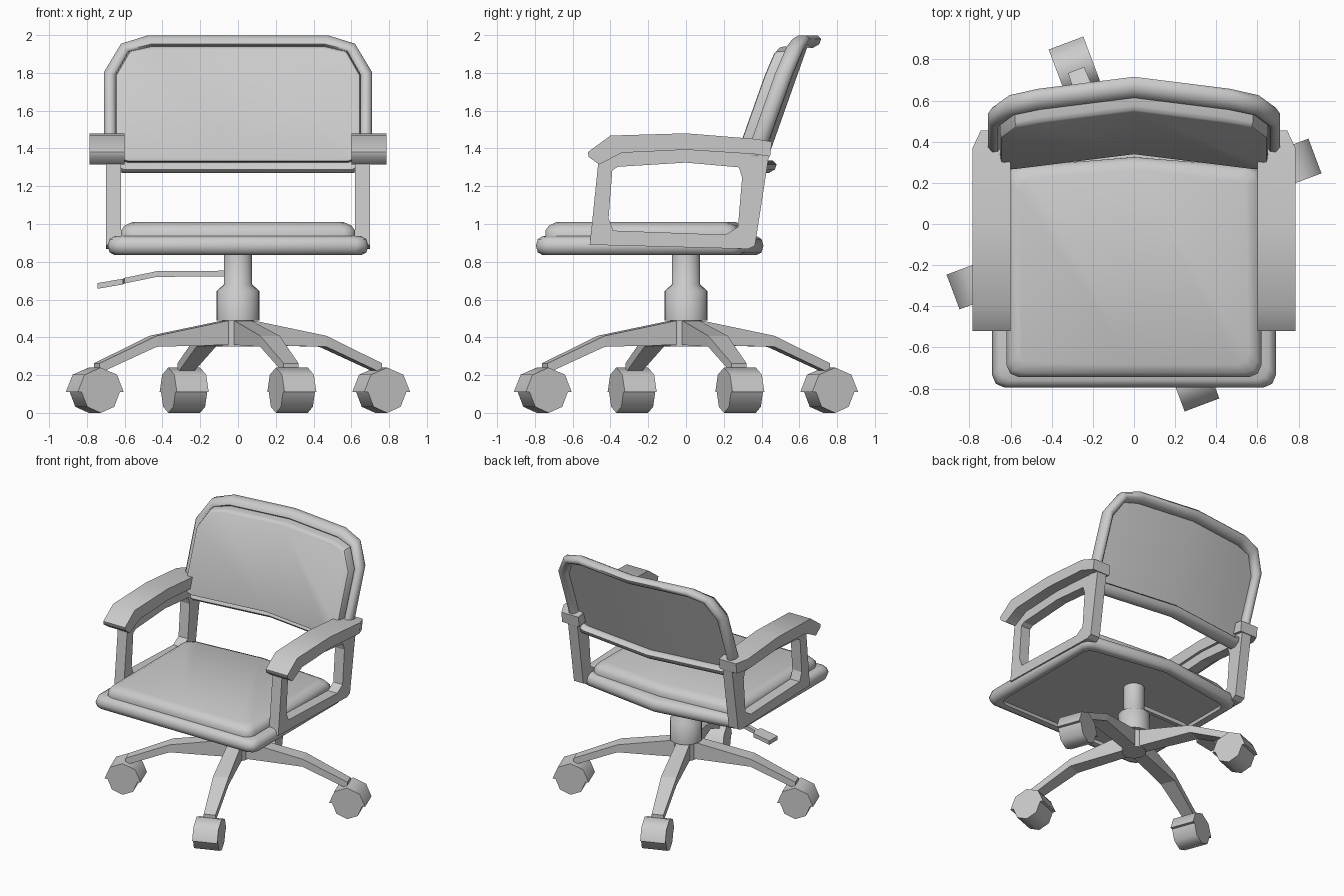
import bpy, bmesh
from math import sin, cos, pi, radians

if "Cube" in bpy.data.objects:
    bpy.data.objects.remove(bpy.data.objects["Cube"])


def loft(name, rings, closed=False, split=None, smooth=None):
    """Skin equal-length 3D rings; closed joins last to first, otherwise ends are capped."""
    bm = bmesh.new()
    rows = [[bm.verts.new(p) for p in r] for r in rings]
    n = len(rows[0])
    pairs = list(zip(rows, rows[1:])) + ([(rows[-1], rows[0])] if closed else [])
    for a, b in pairs:
        for i in range(n):
            j = (i + 1) % n
            bm.faces.new((a[i], a[j], b[j], b[i]))
    if not closed:
        for r in (rows[0], rows[-1]):
            if split:  # two half caps meeting on the centre line
                bm.faces.new(r[:split + 1])
                bm.faces.new(r[split:] + r[:1])
            else:
                bm.faces.new(r)
    bmesh.ops.recalc_face_normals(bm, faces=bm.faces)
    me = bpy.data.meshes.new(name)
    bm.to_mesh(me)
    bm.free()
    ob = bpy.data.objects.new(name, me)
    bpy.context.collection.objects.link(ob)
    if smooth:
        bpy.ops.object.select_all(action='DESELECT')
        ob.select_set(True)
        bpy.context.view_layer.objects.active = ob
        bpy.ops.object.shade_smooth_by_angle(angle=radians(smooth))
    return ob


def mirrored(half):
    """Complete an outline whose first and last points lie on x = 0."""
    return half + [(-x, y) for x, y in half[-2:0:-1]]


# Seat pan and cushion: stacked outlines with a bowed back edge
def seat_outline(i, w, front, back, bow, c):
    w, f, b, s = w - i, front + i, back - i, back - bow - i
    return mirrored([(0, f), (w - c, f), (w - .3 * c, f + .3 * c), (w, f + c),
                     (w, s - c), (w - .3 * c, s - .3 * c), (w - c, s), (0, b)])


def seat_part(name, levels, *dims):
    loft(name, [[(x, y, z) for x, y in seat_outline(i, *dims)] for i, z in levels],
         split=7, smooth=50)


seat_part("seat_pan", [(.074, .868), (.07, .845), (.035, .836), (.01, .85), (0, .885),
                       (.01, .92), (.035, .935), (.1, .937)], .69, -.795, .41, .09, .06)
seat_part("seat_cushion", [(0, .93), (0, .965), (.02, .992), (.06, 1.01)],
          .62, -.745, .325, .045, .06)


# Backrest: outlines in x/z, leaned back and folded gently around the centre
def back_outline(i):
    return mirrored([(0, 1.268 + i), (.61 - .4 * i, 1.268 + i), (.68 - .7 * i, 1.305 + .7 * i),
                     (.71 - i, 1.38 + .4 * i), (.71 - i, 1.805 - .3 * i),
                     (.62 - .7 * i, 1.955 - .7 * i), (.475 - .3 * i, 2 - i), (0, 2 - i)])


def back_ring(i, d):
    return [(x, .43 + .355 * (z - 1.305) - .125 * abs(x) + d, z) for x, z in back_outline(i)]


loft("backrest_rim", [back_ring(.034 - .036 * cos(k * pi / 4 + pi / 8),
                                .05 * sin(k * pi / 4 + pi / 8))
                      for k in range(8)], closed=True, smooth=65)
loft("backrest_panel", [back_ring(.045, -.012), back_ring(.045, -.03)], split=7, smooth=40)
loft("backrest_cushion", [back_ring(.058, -.02), back_ring(.06, -.08),
                          back_ring(.066, -.1), back_ring(.078, -.105)], split=7, smooth=40)

# Arm frames and pads: side profiles in y/z
outer = [(-.51, .89), (.33, .868), (.365, .885), (.44, 1.37), (.33, 1.385), (0, 1.397),
         (-.35, 1.38), (-.465, 1.32), (-.5, .98)]
inner = [(-.385, .965), (.21, .943), (.275, .985), (.297, 1.245), (.28, 1.3), (0, 1.325),
         (-.36, 1.303), (-.39, 1.285), (-.41, 1.03)]
pad = [(-.52, 1.38), (-.4, 1.468), (0, 1.48), (.37, 1.45), (.455, 1.436), (.445, 1.357),
       (.36, 1.37), (0, 1.393), (-.34, 1.377), (-.46, 1.315), (-.515, 1.355)]
for s, side in ((-1, "left"), (1, "right")):
    loft(side + "_arm_frame", [[(s * x, y, z) for y, z in prof] for prof, x in
                               ((outer, .62), (outer, .7), (inner, .7), (inner, .62))],
         closed=True)
    loft(side + "_arm_pad", [[(s * .6, y, z) for y, z in pad],
                             [(s * (.785 if y < .4 else .745), y, z) for y, z in pad]],
         smooth=50)

# Gas column and hub
loft("column", [[(r * cos(k * pi / 10), r * sin(k * pi / 10), z) for k in range(20)]
                for r, z in ((.085, .352), (.085, .488), (.113, .49), (.113, .645),
                             (.075, .68), (.075, .88))], smooth=50)

# Height lever with flat paddle
loft("lever", [[(x, -w, z - .015), (x, w, z - .015), (x, w, z + .015), (x, -w, z + .015)]
               for x, z, w in ((-.04, .738, .015), (-.43, .735, .015), (-.6, .7, .015),
                               (-.61, .695, .05), (-.745, .672, .05))])

# Four legs with hooded casters
hood = [(.13 * cos(k * pi / 4), .11 + .13 * sin(k * pi / 4)) for k in range(5)]
wheel = [(.108 * cos(k * pi / 4), .11 + .11 * sin(k * pi / 4)) for k in range(4, 9)]
for n in range(4):
    a = radians(20.6 + 90 * n)

    def place(r, t, z):
        return (r * cos(a) - t * sin(a), r * sin(a) + t * cos(a), z)

    loft(f"leg_{n + 1}", [[place(r, -w, lo), place(r, w, lo), place(r, w, hi), place(r, -w, hi)]
                          for r, hi, lo, w in ((.02, .49, .36, .045), (.08, .487, .36, .048),
                                               (.48, .408, .35, .055), (.8, .262, .21, .042))])
    loft(f"caster_{n + 1}", [[place(.81 + r, t, z) for r, z in hood + wheel]
                             for t in (-.09, .09)], smooth=50)
